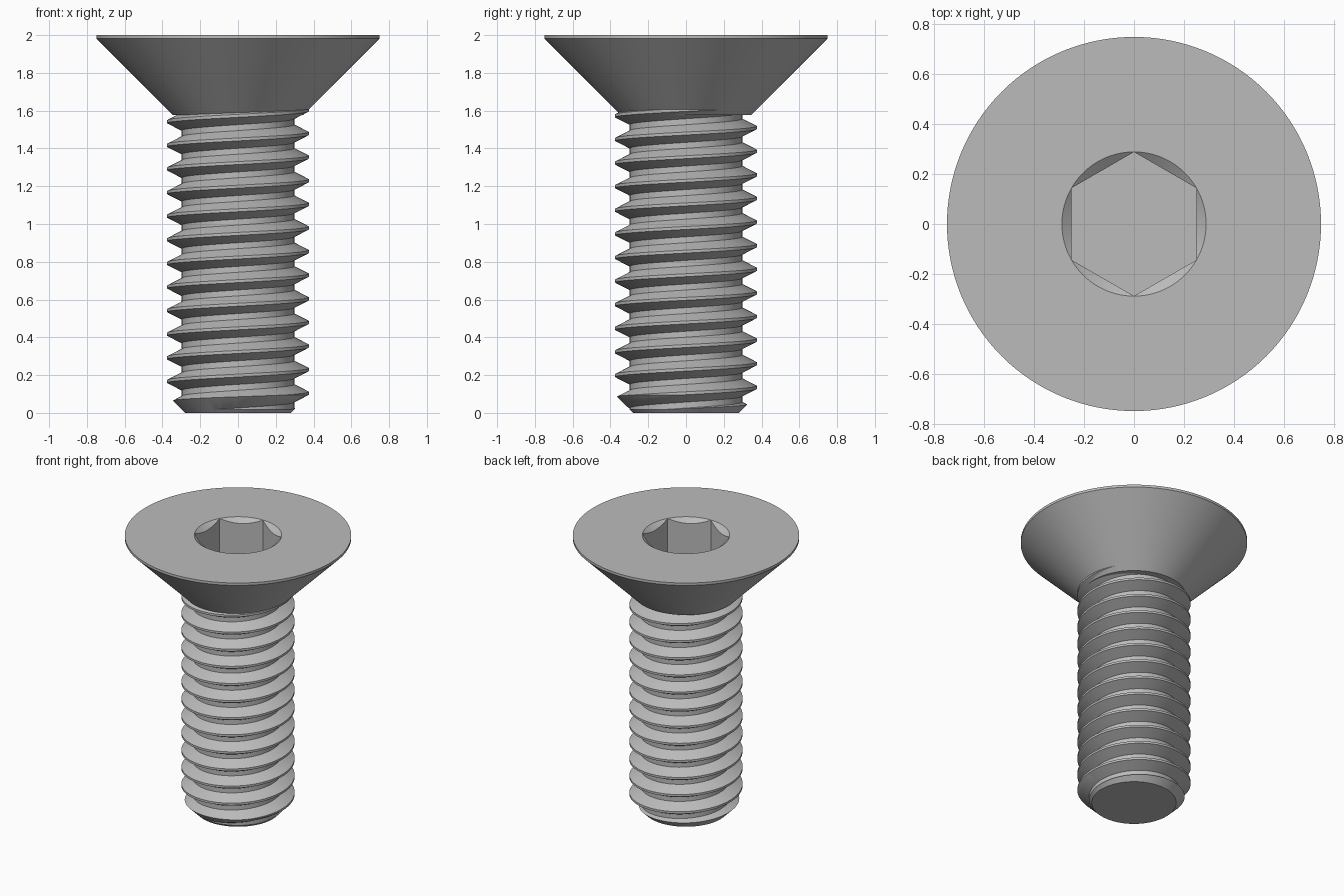
import bpy
import bmesh
from math import cos, sin, pi, radians, sqrt

default = bpy.data.objects.get("Cube")
if default:
    bpy.data.objects.remove(default, do_unlink=True)

steel = bpy.data.materials.new("grey steel")
GREY = (0.5, 0.5, 0.5, 1)
steel.diffuse_color = GREY
steel.use_nodes = True
steel.node_tree.nodes["Principled BSDF"].inputs["Base Color"].default_value = GREY

SEGMENTS = 96
PITCH = 0.125
CREST, ROOT = 0.375, 0.298
CREST_Z = 0.104          # height of a crest on the +x side


def finish(bm, name):
    bmesh.ops.recalc_face_normals(bm, faces=bm.faces)
    mesh = bpy.data.meshes.new(name)
    bm.to_mesh(mesh)
    bm.free()
    mesh.materials.append(steel)
    obj = bpy.data.objects.new(name, mesh)
    bpy.context.collection.objects.link(obj)
    return obj


def lathe(name, profile, sides=SEGMENTS, turn=0.0):
    """Closed solid of revolution from (radius, height) points."""
    bm = bmesh.new()
    rings = []
    for r, z in profile:
        angles = [turn + 2 * pi * j / sides for j in range(sides)]
        rings.append([bm.verts.new((r * cos(a), r * sin(a), z)) for a in angles])
    for low, high in zip(rings, rings[1:]):
        for j in range(sides):
            k = (j + 1) % sides
            bm.faces.new((low[j], low[k], high[k], high[j]))
    bm.faces.new(rings[0][::-1])
    bm.faces.new(rings[-1])
    return finish(bm, name)


def helical_rod(name, first_turn, turns):
    """Closed right-handed threaded rod, longer than needed."""
    # One pitch of the thread: crest flat, flank, root flat, flank
    shape = [(CREST, -PITCH / 16), (CREST, PITCH / 16),
             (ROOT, PITCH * 3 / 8), (ROOT, PITCH * 5 / 8)]
    step = len(shape)
    rows = step * turns
    bm = bmesh.new()
    cols = []
    for j in range(SEGMENTS):
        a = 2 * pi * j / SEGMENTS
        col = []
        for i in range(rows + step + 1):
            r, dz = shape[i % step]
            z = CREST_Z + PITCH * (first_turn + i // step + j / SEGMENTS) + dz
            col.append(bm.verts.new((r * cos(a), r * sin(a), z)))
        cols.append(col)
    for j in range(SEGMENTS):
        wraps = j == SEGMENTS - 1
        near, far = cols[j], cols[(j + 1) % SEGMENTS]
        shift = step if wraps else 0
        for i in range(rows):
            bm.faces.new((near[i], far[i + shift], far[i + shift + 1], near[i + 1]))
    # Close both ends with fans around the axis
    for end in (0, rows):
        loop = [col[end] for col in cols]
        loop += [cols[0][end + step - n] for n in range(step)]
        hub = bm.verts.new((0, 0, loop[0].co.z))
        for n, v in enumerate(loop):
            bm.faces.new((hub, v, loop[(n + 1) % len(loop)]))
    bmesh.ops.delete(bm, geom=[v for v in bm.verts if not v.link_faces], context="VERTS")
    return finish(bm, name)


def cut(obj, cutter, operation):
    """Apply an exact boolean and discard the cutter."""
    cutter.hide_render = True
    mod = obj.modifiers.new("cut", "BOOLEAN")
    mod.operation = operation
    mod.solver = "EXACT"
    mod.object = cutter
    bpy.context.view_layer.objects.active = obj
    bpy.ops.object.modifier_apply(modifier=mod.name)
    bpy.data.objects.remove(cutter, do_unlink=True)


# Threaded shank, trimmed to a chamfered tip and ending inside the head
shank = helical_rod("threaded_shank", -4, 18)
trim = lathe("shank_trim", [(0.28, 0), (0.5, 0.22), (0.5, 1.62)])
cut(shank, trim, "INTERSECT")

# Countersunk head with a narrow straight rim
head = lathe("countersunk_head", [(0.345, 1.577), (0.75, 1.982), (0.75, 2)], 128)

# Hexagonal socket with a conical lead-in
hex_radius = 0.5 / sqrt(3)
socket = lathe("socket_cutter", [(hex_radius, 1.72), (hex_radius, 2.1)], 6, pi / 6)
cut(head, socket, "DIFFERENCE")
slope = 0.8
lead_in = lathe("lead_in_cutter",
                [(r, 2 + slope * (r - hex_radius - 0.0005)) for r in (0.23, 0.35)])
cut(head, lead_in, "DIFFERENCE")

# Smooth round surfaces, keep edges crisp
bpy.ops.object.select_all(action="DESELECT")
for obj in (shank, head):
    obj.select_set(True)
bpy.context.view_layer.objects.active = head
bpy.ops.object.shade_smooth_by_angle(angle=radians(25))
